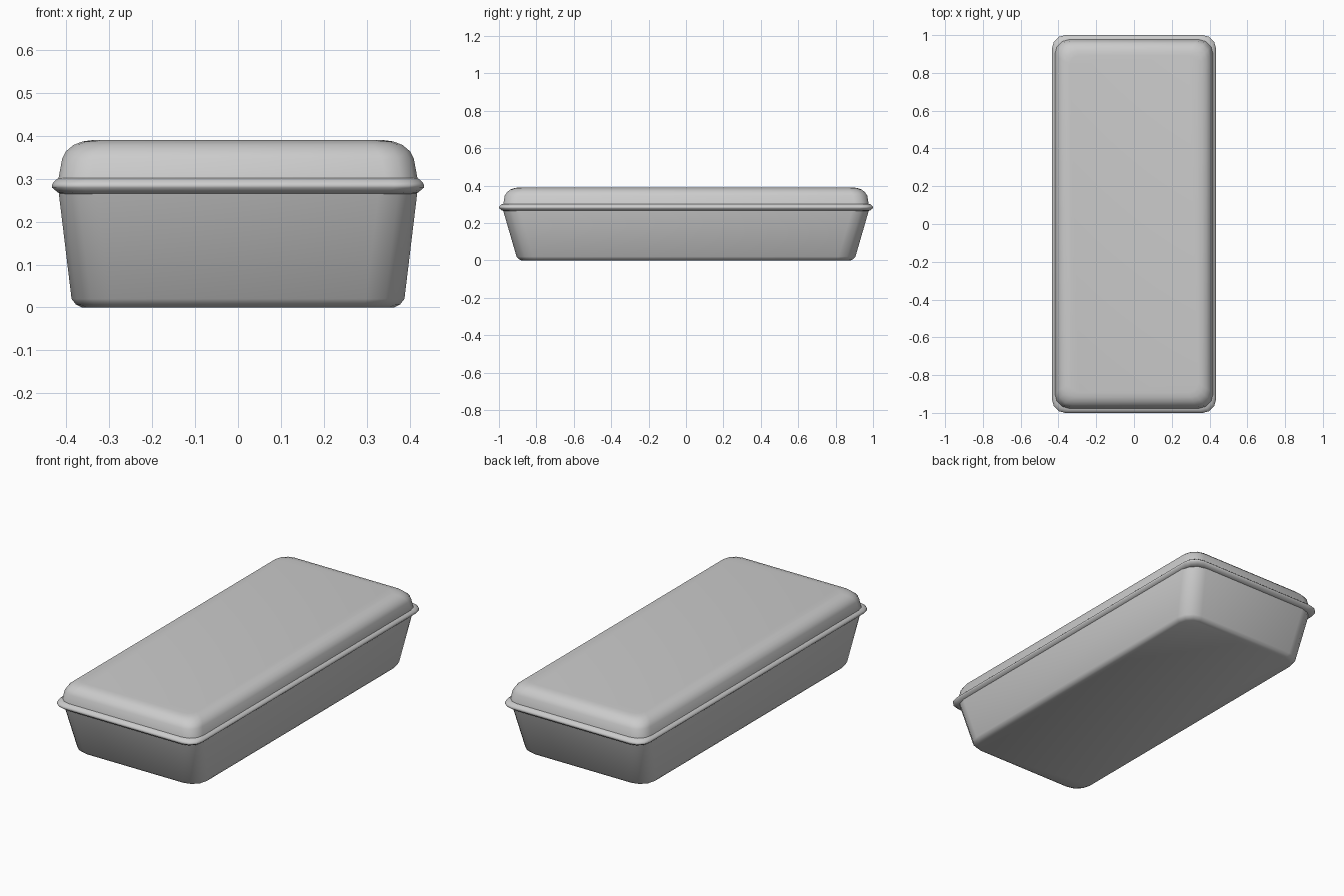
import bpy, bmesh, math

if "Cube" in bpy.data.objects:
    bpy.data.objects.remove(bpy.data.objects["Cube"])

SEG = 3  # segments per rounded corner


def ring(bm, hx, hy, r, z):
    """Rounded rectangle of vertices at height z."""
    verts = []
    for i, (sx, sy) in enumerate([(1, 1), (-1, 1), (-1, -1), (1, -1)]):
        for k in range(SEG + 1):
            a = math.radians(90 * i + 90 * k / SEG)
            verts.append(bm.verts.new((sx * (hx - r) + r * math.cos(a),
                                       sy * (hy - r) + r * math.sin(a), z)))
    return verts


def loft(name, sections, angle):
    """Closed shell through a stack of rounded rectangles."""
    bm = bmesh.new()
    rings = [ring(bm, *s) for s in sections]
    n = len(rings[0])
    for a, b in zip(rings, rings[1:]):
        for i in range(n):
            j = (i + 1) % n
            bm.faces.new((a[i], a[j], b[j], b[i]))
    bm.faces.new(rings[0][::-1])
    bm.faces.new(rings[-1])
    bmesh.ops.recalc_face_normals(bm, faces=bm.faces)
    mesh = bpy.data.meshes.new(name)
    bm.to_mesh(mesh)
    bm.free()
    obj = bpy.data.objects.new(name, mesh)
    bpy.context.collection.objects.link(obj)
    bpy.ops.object.select_all(action='DESELECT')
    obj.select_set(True)
    bpy.context.view_layer.objects.active = obj
    bpy.ops.object.shade_smooth_by_angle(angle=math.radians(angle))
    return obj


# Tapered container: half width, half length, corner radius, height
loft("container_body", [
    (0.364, 0.880, 0.075, 0.000),
    (0.378, 0.895, 0.085, 0.007),
    (0.388, 0.906, 0.090, 0.020),
    (0.418, 0.978, 0.090, 0.268),
], 50)

# Bulging rim where the lid meets the container
loft("lid_rim", [
    (0.412, 0.974, 0.070, 0.265),
    (0.420, 0.987, 0.070, 0.268),
    (0.433, 0.999, 0.070, 0.279),
    (0.434, 1.000, 0.070, 0.285),
    (0.431, 0.997, 0.070, 0.291),
    (0.420, 0.985, 0.070, 0.301),
    (0.412, 0.972, 0.070, 0.302),
], 50)

# Domed lid with softened top edge
loft("lid_top", [
    (0.419, 0.977, 0.075, 0.298),
    (0.410, 0.969, 0.075, 0.346),
    (0.401, 0.957, 0.075, 0.364),
    (0.383, 0.940, 0.070, 0.379),
    (0.362, 0.917, 0.060, 0.387),
    (0.340, 0.892, 0.050, 0.390),
], 50)
